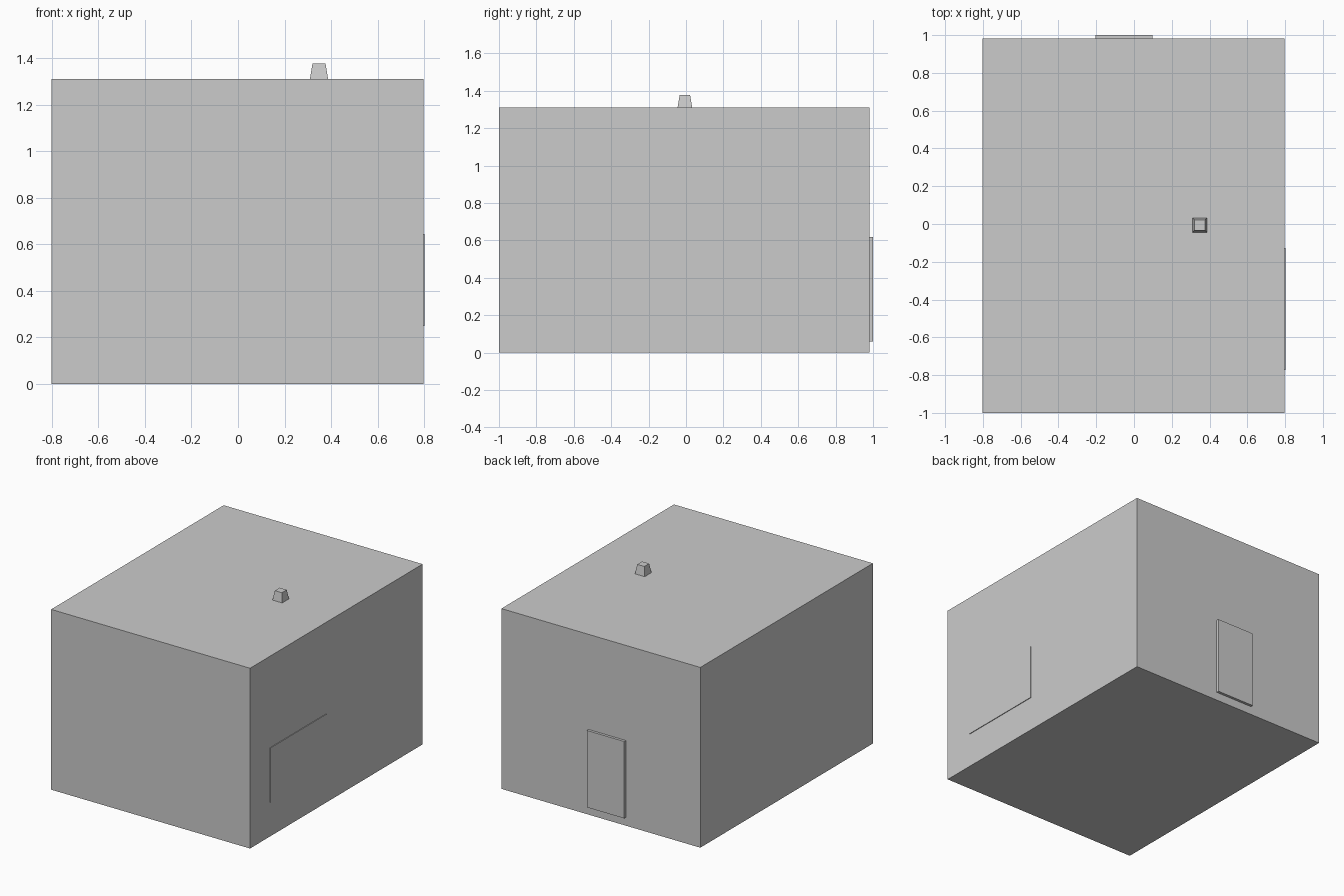
import bpy, bmesh

if "Cube" in bpy.data.objects:
    bpy.data.objects.remove(bpy.data.objects["Cube"])


def block(name, x, y, z, taper=1.0):
    """Box spanning the given (min, max) ranges, with its top face scaled by taper."""
    bm = bmesh.new()
    bmesh.ops.create_cube(bm, size=1)
    for v in bm.verts:
        s = taper if v.co.z > 0 else 1.0
        v.co.x = (x[0] + x[1]) / 2 + v.co.x * s * (x[1] - x[0])
        v.co.y = (y[0] + y[1]) / 2 + v.co.y * s * (y[1] - y[0])
        v.co.z = z[0] if v.co.z < 0 else z[1]
    mesh = bpy.data.meshes.new(name)
    bm.to_mesh(mesh)
    bm.free()
    obj = bpy.data.objects.new(name, mesh)
    bpy.context.collection.objects.link(obj)
    return obj


# Main building volume
block("building_body", (-0.802, 0.797), (-1.0, 0.981), (0, 1.31))

# Thin window panel on the right wall
block("window_panel", (0.79, 0.802), (-0.772, -0.128), (0.249, 0.645))

# Raised door slab on the back wall
block("door", (-0.203, 0.097), (0.975, 1.0), (0.06, 0.619))

# Tapered roof vent
block("roof_vent", (0.309, 0.387), (-0.045, 0.033), (1.31, 1.377), taper=0.72)
